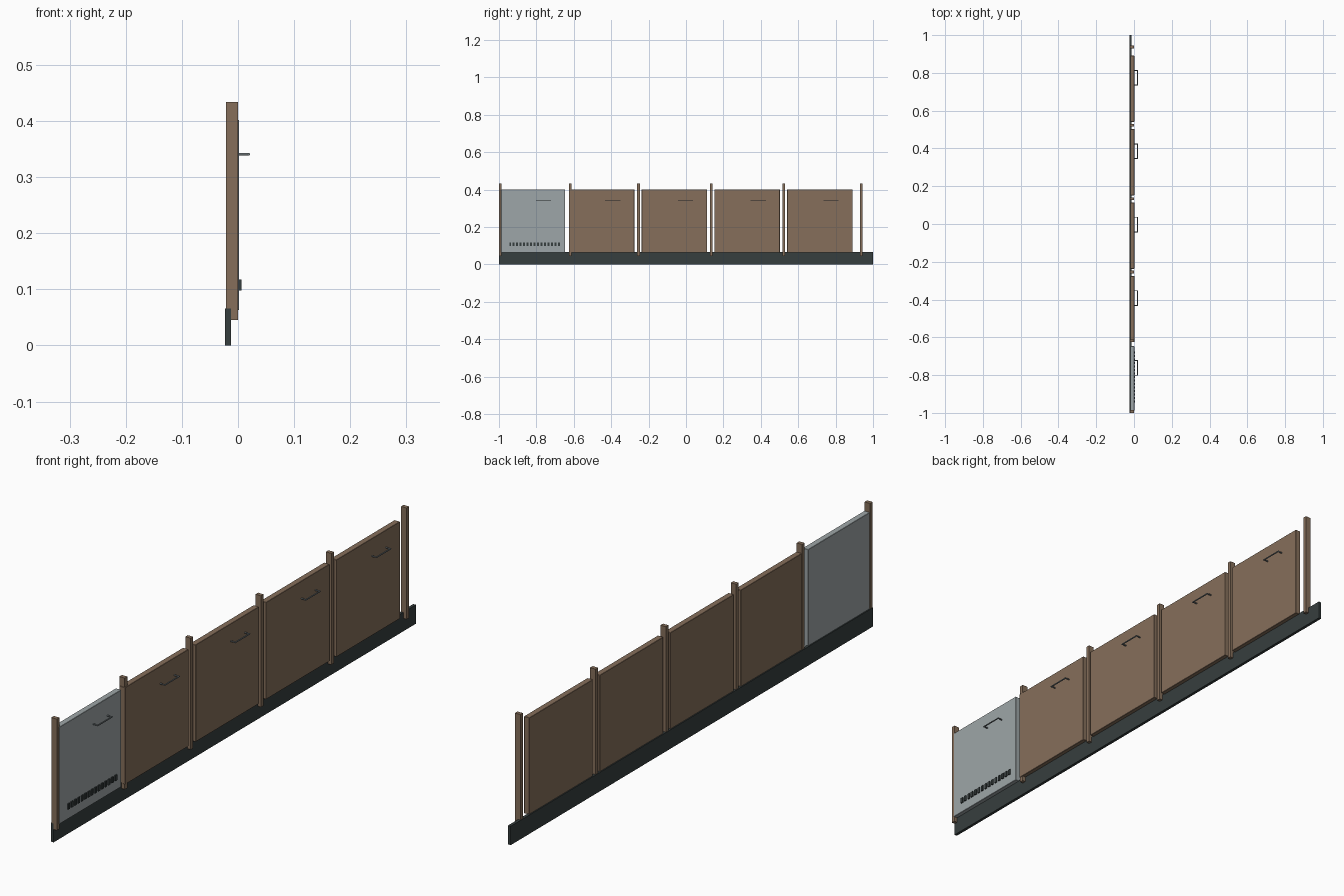
import bpy, math
from mathutils import Vector

if "Cube" in bpy.data.objects:
    bpy.data.objects.remove(bpy.data.objects["Cube"])


def material(name, r, g, b):
    lin = [((c / 255 + 0.055) / 1.055) ** 2.4 for c in (r, g, b)]
    m = bpy.data.materials.new(name)
    m.diffuse_color = (*lin, 1)
    m.use_nodes = True
    m.node_tree.nodes["Principled BSDF"].inputs["Base Color"].default_value = m.diffuse_color
    return m


WOOD = material("brown wood", 134, 111, 91)
STEEL = material("brushed steel", 158, 166, 168)
HANDLE = material("handle metal", 112, 120, 123)
DARK = material("dark plinth", 54, 62, 62)


def box(name, x, y, z, mat, bevel=0):
    """Box from (min, max) pairs on each axis."""
    bpy.ops.mesh.primitive_cube_add(size=1, location=[sum(p) / 2 for p in (x, y, z)])
    ob = bpy.context.object
    ob.name = name
    ob.scale = [p[1] - p[0] for p in (x, y, z)]
    bpy.ops.object.transform_apply(location=False, rotation=False, scale=True)
    ob.data.materials.append(mat)
    if bevel:
        mod = ob.modifiers.new("soft edge", 'BEVEL')
        mod.width = bevel
        mod.segments = 1
    return ob


def rod(name, a, b, radius, mat):
    """Cylinder between two points."""
    a, b = Vector(a), Vector(b)
    bpy.ops.mesh.primitive_cylinder_add(vertices=12, radius=radius,
                                        depth=(b - a).length, location=(a + b) / 2)
    ob = bpy.context.object
    ob.name = name
    ob.rotation_euler = (b - a).to_track_quat('Z', 'Y').to_euler()
    ob.data.materials.append(mat)
    bpy.ops.object.shade_smooth_by_angle(angle=math.radians(40))


def handle(name, y):
    """Bar handle on two short stems."""
    z, out, half = 0.341, 0.019, 0.041
    rod(name + "_bar", (out, y - half, z), (out, y + half, z), 0.0024, HANDLE)
    for side in (-1, 1):
        ys = y + side * (half - 0.0024)
        rod(name + "_stem", (0.0, ys, z), (out, ys, z), 0.0024, HANDLE)


# Recessed plinth along the whole length
box("plinth", (-0.023, -0.0125), (-1, 1), (0, 0.066), DARK)

# Upright posts between the doors
for i, y in enumerate((-0.993, -0.618, -0.254, 0.134, 0.522, 0.937)):
    box(f"post_{i + 1}", (-0.021, 0.0), (y - 0.007, y + 0.007), (0.045, 0.434), WOOD)

# Steel appliance door with its handle and row of vent slots
door_z = (0.063, 0.402)
box("steel_door", (-0.019, 0.002), (-0.988, -0.647), door_z, STEEL, 0.001)
handle("steel_door_handle", -0.762)
for i in range(15):
    y = -0.94 + i * 0.0186
    box(f"vent_slot_{i + 1}", (0.002, 0.006), (y - 0.005, y + 0.005), (0.098, 0.118), DARK)

# Four wooden doors with handles
for i in range(4):
    y = -0.451 + i * 0.389
    box(f"wood_door_{i + 1}", (-0.019, 0.002), (y - 0.175, y + 0.175), door_z, WOOD, 0.001)
    handle(f"wood_door_handle_{i + 1}", -0.392 + i * 0.389)
